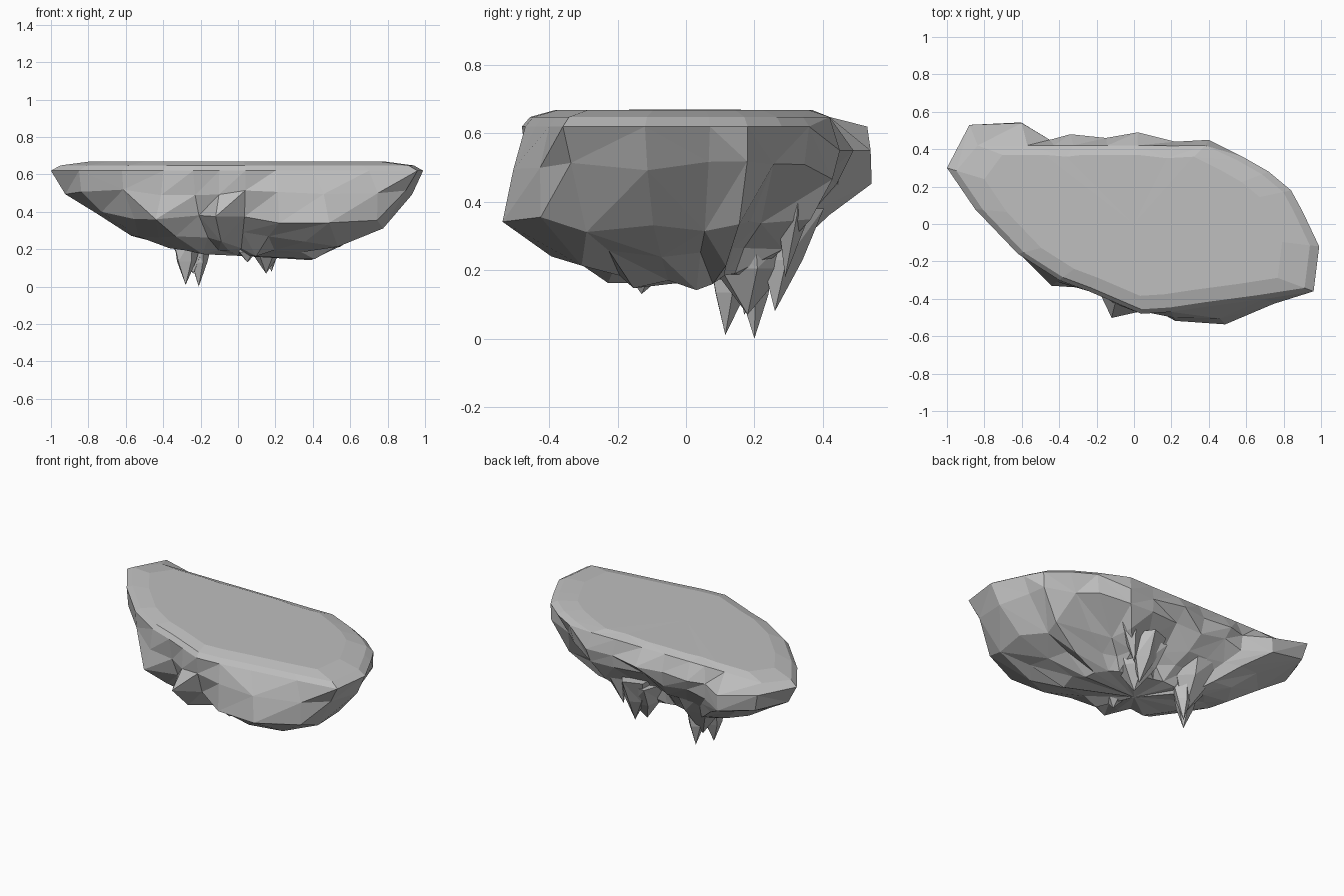
import bpy
import bmesh
import math
import random
from mathutils import Vector

random.seed(4)

default_cube = bpy.data.objects.get("Cube")
if default_cube:
    bpy.data.objects.remove(default_cube, do_unlink=True)


def make_material(name, colour):
    material = bpy.data.materials.new(name)
    material.use_nodes = True
    material.diffuse_color = colour
    shader = material.node_tree.nodes["Principled BSDF"]
    shader.inputs["Base Color"].default_value = colour
    shader.inputs["Roughness"].default_value = 0.9
    return material


stone_grey = make_material("stone grey", (0.52, 0.52, 0.52, 1))


def finish_part(name, bm):
    """Turn a bmesh into a flat shaded stone object."""
    bmesh.ops.recalc_face_normals(bm, faces=bm.faces)
    mesh = bpy.data.meshes.new(name)
    bm.to_mesh(mesh)
    bm.free()
    mesh.materials.append(stone_grey)
    part = bpy.data.objects.new(name, mesh)
    bpy.context.collection.objects.link(part)
    return part


# Rim outline: x, y, then how far the wall spreads at mid and low height
stations = [
    (.99, -.12, .94, .80), (.90, .07, .96, .80), (.84, .18, .98, .86),
    (.72, .28, .92, .66), (.58, .36, .95, .62), (.40, .45, .94, .80),
    (.22, .44, .97, .74), (.02, .49, .84, .54), (-.15, .46, .94, .78),
    (-.34, .48, .92, .74), (-.45, .45, .98, .84), (-.60, .54, .99, .76),
    (-.88, .53, .95, .72), (-1.0, .30, .94, .74), (-.85, .08, .98, .86),
    (-.62, -.16, .98, .88), (-.40, -.30, 1.04, 1.08), (-.24, -.36, .94, .88),
    (-.10, -.42, 1.0, 1.20), (.04, -.48, .96, .88), (.20, -.47, 1.05, 1.12),
    (.40, -.44, 1.13, 1.22), (.70, -.40, 1.06, 1.06), (.96, -.36, .92, .80),
]


def plan_ring(bm, height, spread, jitter=0.0, back_limit=1.0, back_drop=0.0):
    """Add one closed ring; spread gives the plan scale of each station."""
    ring = []
    for station in stations:
        x, y, mid, low = station
        scale = spread(mid, low) * (1 + random.uniform(-jitter, jitter))
        z = height + random.uniform(-jitter, jitter) * 0.8
        if height < 0.4:
            z -= 0.03 * x
        if y > 0.42 and x > -0.8:
            z -= back_drop
        ring.append(bm.verts.new((x * scale, min(y * scale, back_limit), z)))
    return ring


def bridge(bm, upper, lower):
    """Join two rings with triangles, turning the diagonals at random."""
    count = len(upper)
    for i in range(count):
        j = (i + 1) % count
        a, b, c, d = upper[i], upper[j], lower[j], lower[i]
        if random.random() < 0.5:
            bm.faces.new((a, b, c))
            bm.faces.new((a, c, d))
        else:
            bm.faces.new((a, b, d))
            bm.faces.new((b, c, d))


def fan(bm, ring, point):
    """Close a ring with a fan of triangles."""
    centre = bm.verts.new(point)
    for first, second in zip(ring, ring[1:] + ring[:1]):
        bm.faces.new((first, second, centre))


# Island body: flat plateau, lip that drops at the back, craggy wall and belly
body = bmesh.new()
rings = [
    plan_ring(body, 0.668, lambda mid, low: 0.80, back_limit=0.37),
    plan_ring(body, 0.648, lambda mid, low: 0.95, back_limit=0.42),
    plan_ring(body, 0.62, lambda mid, low: 1.0, back_drop=0.07),
    plan_ring(body, 0.505, lambda mid, low: mid, 0.02, back_drop=0.04),
    plan_ring(body, 0.36, lambda mid, low: low, 0.025),
    plan_ring(body, 0.265, lambda mid, low: 0.03 + low * 0.72, 0.04),
    plan_ring(body, 0.185, lambda mid, low: 0.28 + low * 0.18, 0.03),
]
for upper, lower in zip(rings, rings[1:]):
    bridge(body, upper, lower)
fan(body, rings[0], (0, 0, 0.67))
fan(body, rings[-1], (0, 0, 0.165))
finish_part("island_body", body)


def hanging_rock(name, base, tip, radius_x, radius_y, sides=5):
    """A faceted point of rock: wide base ring, slimmer neck and a tip."""
    bm = bmesh.new()
    base, tip = Vector(base), Vector(tip)
    levels = []
    for along, width in ((0, 1.0), (0.5, 0.65)):
        middle = base.lerp(tip, along)
        level = []
        for i in range(sides):
            angle = math.tau * (i + 0.3 * along) / sides
            reach = width * random.uniform(0.85, 1.1)
            offset = Vector((radius_x * math.cos(angle) * reach,
                             radius_y * math.sin(angle) * reach, 0))
            level.append(bm.verts.new(middle + offset))
        levels.append(level)
    bm.faces.new(levels[0])
    bridge(bm, levels[0], levels[1])
    fan(bm, levels[1], tip)
    return finish_part(name, bm)


# Broad mass with two pointed rocks under the belly
hanging_rock("spike_root", (-.28, .27, .45), (-.24, .17, .07), .22, .15, 6)
hanging_rock("left_spike", (-.27, .14, .26), (-.28, .115, .01), .09, .08)
hanging_rock("right_spike", (-.21, .19, .26), (-.21, .20, .0), .08, .07)

# Rocks hanging on the other side of the cleft
hanging_rock("broad_spur", (.13, .20, .34), (.15, .18, .07), .15, .17, 6)
hanging_rock("back_spur", (.14, .30, .38), (.18, .26, .08), .11, .11)
hanging_rock("front_nub", (.05, -.10, .24), (.05, -.13, .13), .09, .09)

# Buttress leaning against the back wall
hanging_rock("back_buttress", (.32, .34, .54), (.24, .29, .18), .11, .08)
